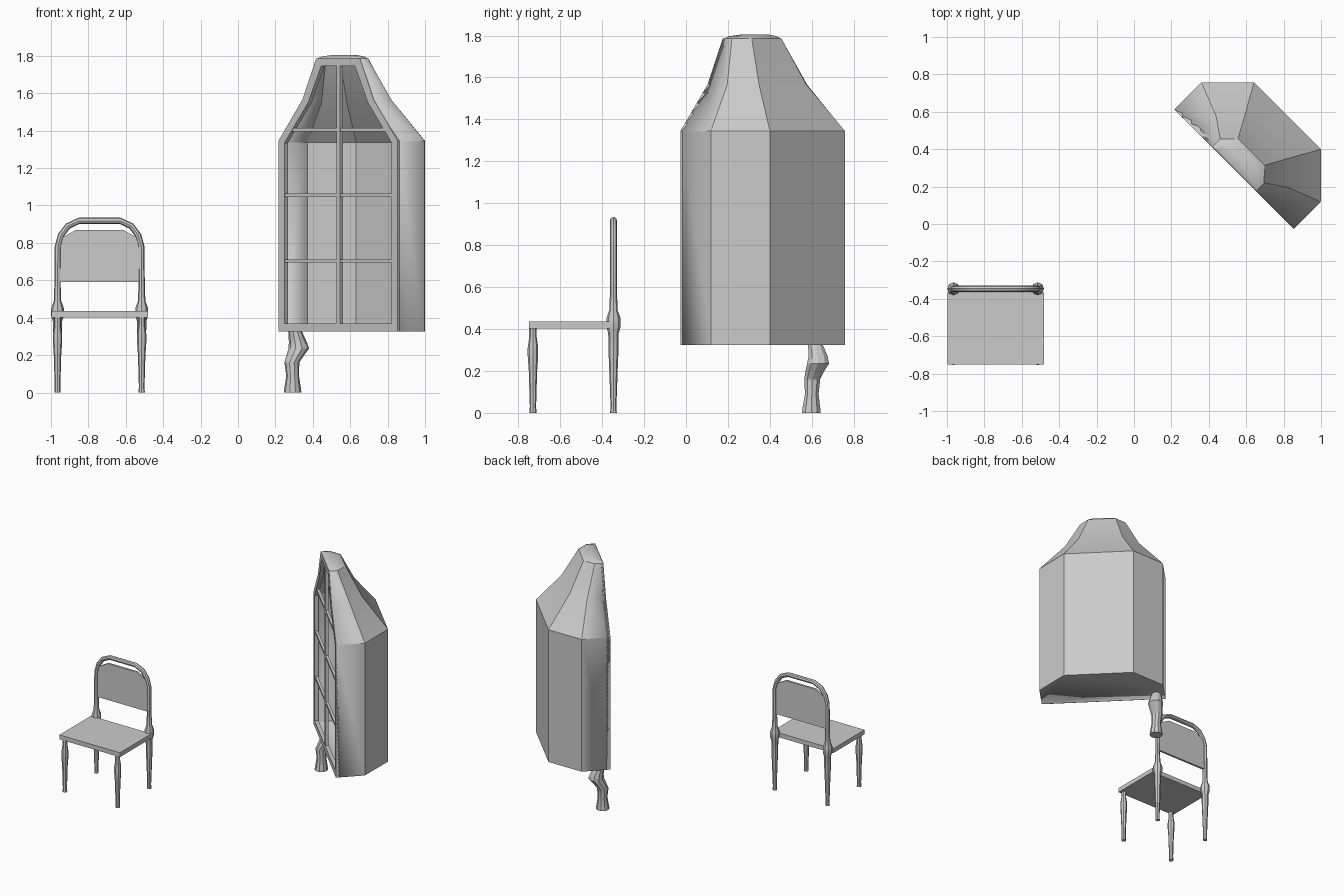
import bpy, bmesh, math
from mathutils import Vector, Matrix

old = bpy.data.objects.get("Cube")
if old:
    bpy.data.objects.remove(old, do_unlink=True)

grey = bpy.data.materials.new("plain_grey")
grey.use_nodes = True
COLOUR = (0.6, 0.6, 0.6, 1)
grey.diffuse_color = COLOUR
grey.node_tree.nodes["Principled BSDF"].inputs["Base Color"].default_value = COLOUR


def finish(name, bm, matrix=Matrix(), smooth=None):
    bmesh.ops.recalc_face_normals(bm, faces=bm.faces)
    mesh = bpy.data.meshes.new(name)
    bm.to_mesh(mesh)
    bm.free()
    mesh.materials.append(grey)
    ob = bpy.data.objects.new(name, mesh)
    bpy.context.collection.objects.link(ob)
    ob.matrix_world = matrix
    if smooth:
        bpy.ops.object.select_all(action='DESELECT')
        ob.select_set(True)
        bpy.context.view_layer.objects.active = ob
        bpy.ops.object.shade_smooth_by_angle(angle=math.radians(smooth))
    return ob


def box(name, lo, hi, matrix=Matrix()):
    bm = bmesh.new()
    bmesh.ops.create_cube(bm, size=1)
    lo, hi = Vector(lo), Vector(hi)
    for v in bm.verts:
        v.co = (lo + hi) / 2 + v.co * (hi - lo)
    return finish(name, bm, matrix)


def bridge(bm, a, b, closed=True):
    n = len(a)
    for i in range(n if closed else n - 1):
        j = (i + 1) % n
        bm.faces.new((a[i], a[j], b[j], b[i]))


def turned(name, rings, sides, smooth=35, sweep=False):
    """Tube through (x, y, z, radius) rings; level rings unless swept in xz."""
    bm = bmesh.new()
    loops = []
    for k, (x, y, z, r) in enumerate(rings):
        side = Vector((1, 0, 0))
        if sweep:
            p, q = rings[max(k - 1, 0)], rings[min(k + 1, len(rings) - 1)]
            t = Vector((q[0] - p[0], 0, q[2] - p[2])).normalized()
            side = Vector((t.z, 0, -t.x))
        loop = []
        for i in range(sides):
            a = math.tau * i / sides
            offset = side * math.cos(a) + Vector((0, math.sin(a), 0))
            loop.append(bm.verts.new(Vector((x, y, z)) + offset * r))
        loops.append(loop)
    for a, b in zip(loops, loops[1:]):
        bridge(bm, a, b)
    bm.faces.new(loops[0])
    bm.faces.new(loops[-1])
    return finish(name, bm, smooth=smooth)


def plate(name, points, y0, y1):
    bm = bmesh.new()
    a, b = [[bm.verts.new((x, y, z)) for x, z in points] for y in (y0, y1)]
    bridge(bm, a, b)
    bm.faces.new(a)
    bm.faces.new(b)
    return finish(name, bm)


# --- Chair ---
CX, BACK_Y = -0.74, -0.346
box("seat", (-0.998, -0.75, 0.402), (-0.482, -0.365, 0.436))

front_leg = [(0, .017), (.03, .015), (.2, .02), (.27, .025), (.31, .025), (.36, .018), (.403, .018)]
back_leg = [(0, .016), (.03, .014), (.2, .02), (.3, .024), (.38, .025),
            (.41, .034), (.45, .034), (.49, .02), (.57, .017)]
for side, s in (("right", -1), ("left", 1)):
    x = CX + s * 0.225
    turned(side + "_front_leg", [(x, -0.73, z, r) for z, r in front_leg], 8)
    turned(side + "_back_leg", [(x, BACK_Y, z, r) for z, r in back_leg], 8)

half_hoop = [(.225, .55), (.223, .78), (.207, .84), (.17, .89), (.11, .918)]
hoop = [(-x, z) for x, z in half_hoop] + [(x, z) for x, z in reversed(half_hoop)]
turned("back_hoop", [(CX + x, BACK_Y, z, .017) for x, z in hoop], 8, sweep=True)

half_panel = [(.215, .59), (.215, .82), (.125, .87)]
panel = [(-x, z) for x, z in half_panel] + [(x, z) for x, z in reversed(half_panel)]
plate("backrest_panel", [(CX + x, z) for x, z in panel], BACK_Y - .008, BACK_Y + .008)

# --- Cabinet: local x along the front, local y into the depth ---
PLACE = Matrix.Translation((0.536, 0.294, 0)) @ Matrix.Rotation(math.radians(-45), 4, 'Z')
BASE, TOP = 0.325, 1.785
# height, front half width, side depth, back half width, back depth
LEVELS = [(BASE, .451, .203, .253, .403), (1.345, .451, .203, .253, .403),
          (1.565, .27, .132, .16, .237), (TOP, .166, .06, .10, .128)]


def section(bm, level):
    z, w, d, bw, bd = level
    pts = [(-w, 0), (-w, d), (-bw, bd), (bw, bd), (w, d), (w, 0)]
    return [bm.verts.new((x, y, z)) for x, y in pts]


bm = bmesh.new()
loops = [section(bm, lv) for lv in LEVELS]
for a, b in zip(loops, loops[1:]):
    bridge(bm, a, b, closed=False)
bm.faces.new(loops[0])
bm.faces.new(loops[-1])
body = finish("cabinet_body", bm, PLACE, smooth=30)
wall = body.modifiers.new("wall", 'SOLIDIFY')
wall.thickness = 0.025
wall.offset = -1
wall.use_even_offset = True

# Low domed cap
bm = bmesh.new()
rim = section(bm, LEVELS[-1])
mid = Vector((0, .062, 0))
last = rim
for scale, z in ((.8, 1.797), (.45, 1.805)):
    ring = []
    for v in rim:
        p = mid + (Vector((v.co.x, v.co.y, 0)) - mid) * scale
        ring.append(bm.verts.new((p.x, p.y, z)))
    bridge(bm, last, ring)
    last = ring
bm.faces.new(last)
finish("cabinet_cap", bm, PLACE, smooth=30)

# Door frame following the front outline
half_out = [(lv[1], lv[0]) for lv in LEVELS]
half_in = [(.405, .37), (.405, 1.335), (.226, 1.55), (.128, 1.745)]
bm = bmesh.new()
grids = []
for half in (half_out, half_in):
    outline = half + [(-x, z) for x, z in reversed(half)]
    grids.append([[bm.verts.new((x, y, z)) for x, z in outline] for y in (-.002, .025)])
(out_f, out_b), (in_f, in_b) = grids
for a, b in ((out_f, in_f), (in_f, in_b), (in_b, out_b), (out_b, out_f)):
    bridge(bm, a, b)
finish("door_frame", bm, PLACE)

# Glazing bars
box("upright_bar", (-.015, 0, .36), (.015, .022, 1.75), PLACE)
for name, z, w in (("lower", .703, .41), ("middle", 1.055, .41), ("upper", 1.405, .352)):
    box(name + "_cross_bar", (-w, .001, z - .009), (w, .021, z + .009), PLACE)

# Curved cabinet leg
curve = [(0, .292, .598, .047), (.02, .292, .598, .045), (.09, .292, .60, .034),
         (.16, .288, .602, .040), (.20, .307, .615, .047), (.235, .325, .63, .055),
         (.27, .32, .63, .048), (.335, .303, .615, .035)]
turned("cabinet_leg", [(x, y, z, r) for z, x, y, r in curve], 10, smooth=25)
